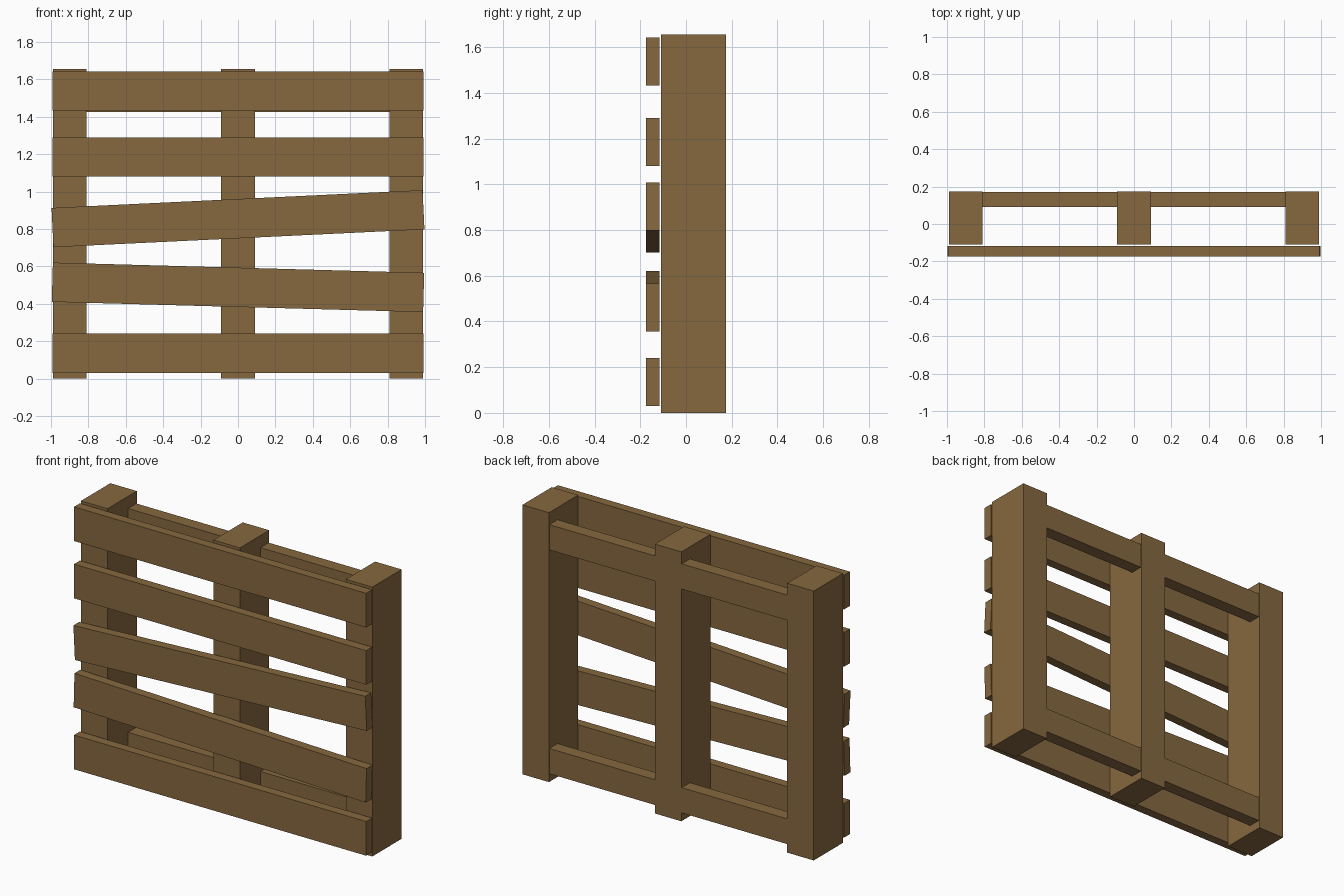
import bpy
from math import atan

if "Cube" in bpy.data.objects:
    bpy.data.objects.remove(bpy.data.objects["Cube"])

wood = bpy.data.materials.new("wood")
wood.diffuse_color = (0.24, 0.14, 0.05, 1)
wood.use_nodes = True
wood.node_tree.nodes["Principled BSDF"].inputs["Base Color"].default_value = wood.diffuse_color


def board(name, x, y, z, tilt=0.0):
    """Box from (min, max) ranges, tilted in the front plane by a slope."""
    ranges = (x, y, z)
    bpy.ops.mesh.primitive_cube_add(size=1, location=[(a + b) / 2 for a, b in ranges])
    ob = bpy.context.object
    ob.name = name
    ob.scale = [b - a for a, b in ranges]
    ob.rotation_euler.y = -atan(tilt)
    ob.data.materials.append(wood)
    return ob


# Three upright posts
for side, x in (("left", -0.9), ("middle", 0.0), ("right", 0.9)):
    board(side + "_post", (x - 0.09, x + 0.09), (-0.11, 0.174), (0, 1.655))

# Front slats, two of them hanging crooked: centre height and slope
for i, (z, slope) in enumerate(((0.135, 0), (0.488, -0.0275), (0.855, 0.048),
                                (1.185, 0), (1.537, 0))):
    board(f"front_slat_{i + 1}", (-0.993, 0.993), (-0.174, -0.117),
          (z - 0.105, z + 0.105), slope)

# Back rails between the posts
for level, z in (("lower", 0.05), ("upper", 1.425)):
    for side, x in (("left", -0.81), ("right", 0.09)):
        board(f"{level}_{side}_back_rail", (x, x + 0.72), (0.09, 0.17), (z, z + 0.155))
